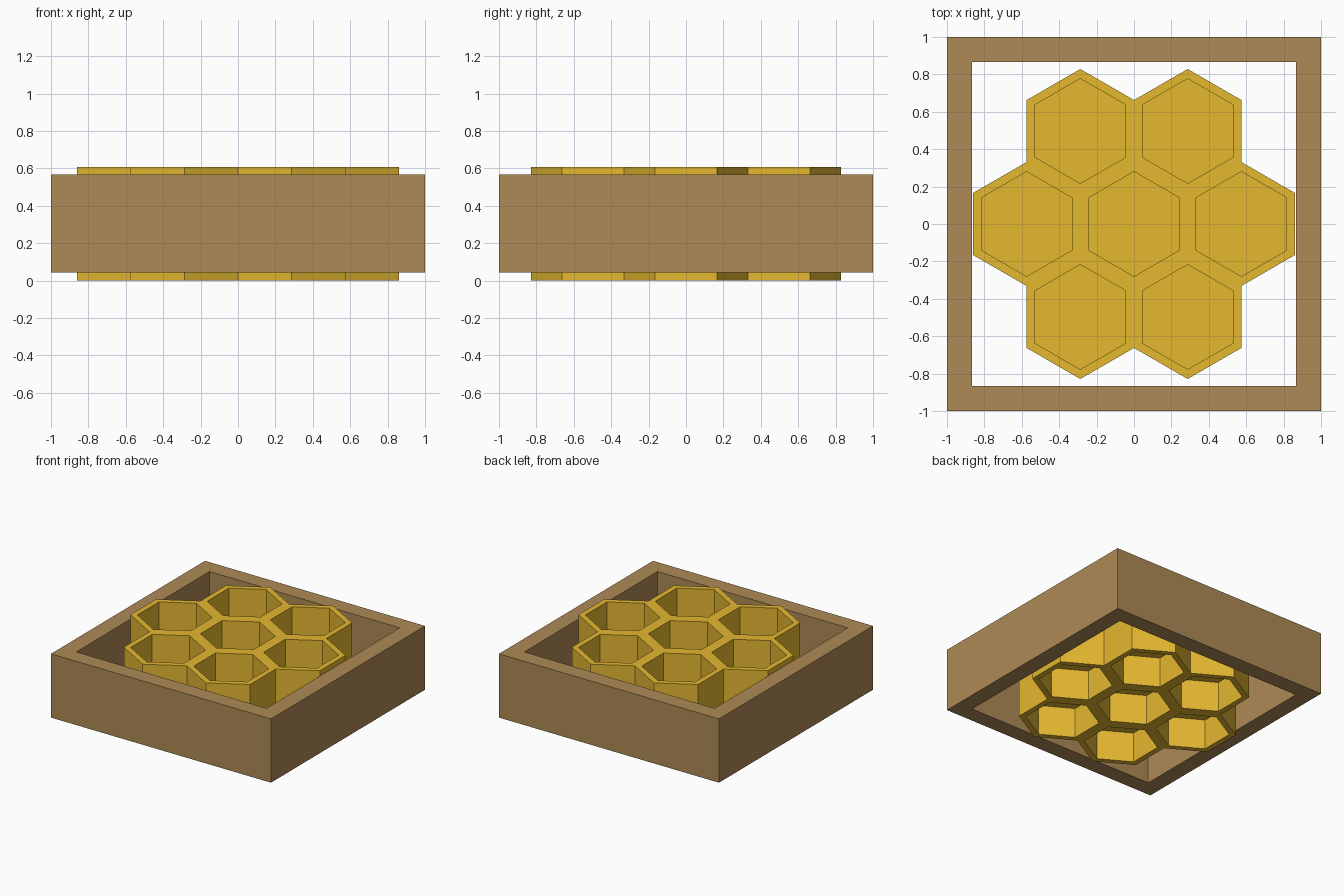
import bpy, bmesh
from math import pi, cos, sin

if "Cube" in bpy.data.objects:
    bpy.data.objects.remove(bpy.data.objects["Cube"])

def material(name, color):
    m = bpy.data.materials.new(name)
    m.diffuse_color = (*color, 1)
    m.use_nodes = True
    m.node_tree.nodes["Principled BSDF"].inputs["Base Color"].default_value = m.diffuse_color
    return m

def make_object(name, bm, mat):
    bmesh.ops.remove_doubles(bm, verts=bm.verts, dist=0.0005)
    bmesh.ops.recalc_face_normals(bm, faces=bm.faces)
    mesh = bpy.data.meshes.new(name)
    bm.to_mesh(mesh)
    bm.free()
    mesh.materials.append(mat)
    ob = bpy.data.objects.new(name, mesh)
    bpy.context.collection.objects.link(ob)
    return ob

def ring(bm, cx, cy, r, z, n, start):
    return [bm.verts.new((cx + r * cos(start + 2 * pi * i / n),
                          cy + r * sin(start + 2 * pi * i / n), z)) for i in range(n)]

def side(bm, a, b, i):
    j = (i + 1) % len(a)
    bm.faces.new((a[i], a[j], b[j], b[i]))

wood = material("wood", (0.42, 0.255, 0.09))
wax = material("wax", (0.78, 0.48, 0.03))

# Square wooden frame, open at top and bottom
bm = bmesh.new()
s = 2 ** 0.5
loops = [ring(bm, 0, 0, r * s, z, 4, pi / 4)
         for r, z in ((1, 0.043), (1, 0.567), (0.865, 0.567), (0.865, 0.043))]
for k in range(4):
    for i in range(4):
        side(bm, loops[k], loops[(k + 1) % 4], i)
make_object("wooden_frame", bm, wood)

# Double-sided honeycomb: seven cells around a middle floor
HALF = 0.287                       # cell half width across flats
R_OUT, R_IN = HALF / cos(pi / 6), 0.28
HEIGHT, FLOOR = 0.607, (0.25, 0.357)
centres = [(0, 0)] + [(2 * HALF * cos(k * pi / 3), 2 * HALF * sin(k * pi / 3))
                      for k in range(6)]

def has_cell(x, y):
    return any(abs(x - a) + abs(y - b) < 0.01 for a, b in centres)

bm = bmesh.new()
for cx, cy in centres:
    outer = [ring(bm, cx, cy, R_OUT, z, 6, pi / 6) for z in (0, HEIGHT)]
    for rim, z, floor_z in zip(outer, (0, HEIGHT), FLOOR):
        lip = ring(bm, cx, cy, R_IN, z, 6, pi / 6)
        base = ring(bm, cx, cy, R_IN, floor_z, 6, pi / 6)
        for i in range(6):
            side(bm, rim, lip, i)
            side(bm, lip, base, i)
        bm.faces.new(base)
    # Outside walls only where no neighbouring cell touches
    for i in range(6):
        a = (i + 1) * pi / 3
        if not has_cell(cx + 2 * HALF * cos(a), cy + 2 * HALF * sin(a)):
            side(bm, outer[0], outer[1], i)
make_object("honeycomb", bm, wax)
